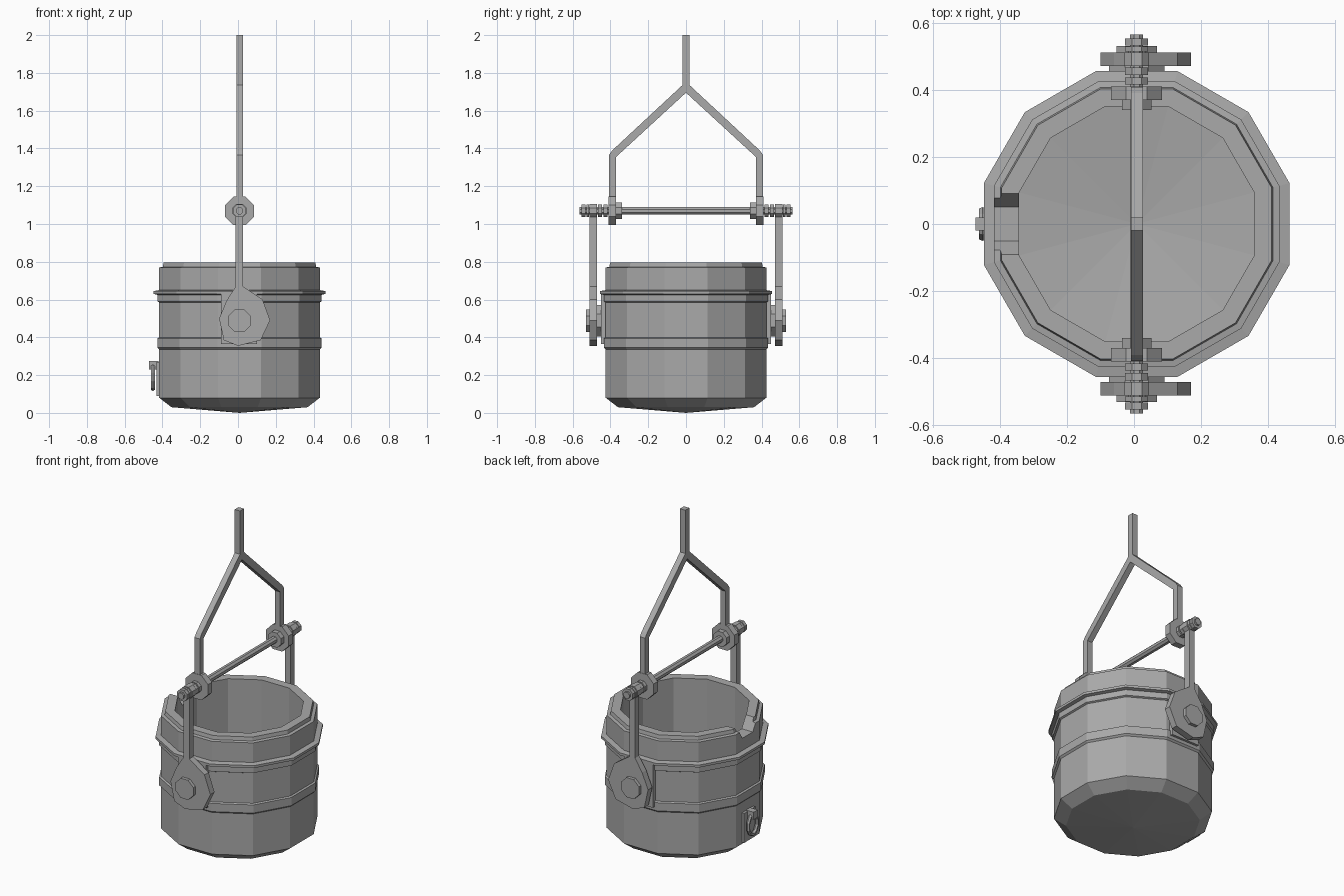
import bpy, bmesh
from math import pi, cos, sin

cube = bpy.data.objects.get("Cube")
if cube:
    bpy.data.objects.remove(cube, do_unlink=True)

STEEL = bpy.data.materials.new("steel grey")
STEEL.use_nodes = True
COLOUR = (0.4, 0.4, 0.4, 1)
STEEL.diffuse_color = COLOUR
STEEL.node_tree.nodes["Principled BSDF"].inputs["Base Color"].default_value = COLOUR

CX = 0.008      # centre line of the bucket
PIVOT_Z = 1.07  # height of the cross rod
BOSS_Z = 0.488


def finish(name, bm, mirror=False):
    bmesh.ops.recalc_face_normals(bm, faces=bm.faces)
    mesh = bpy.data.meshes.new(name)
    bm.to_mesh(mesh)
    bm.free()
    mesh.materials.append(STEEL)
    obj = bpy.data.objects.new(name, mesh)
    bpy.context.collection.objects.link(obj)
    if mirror:
        mod = obj.modifiers.new("both sides", 'MIRROR')
        mod.use_axis = (False, True, False)
    return obj


def prism(name, pts, axis, lo, hi, mirror=False):
    """Extrude a 2D outline along x (points are y, z) or y (points are x, z)."""
    bm = bmesh.new()

    def place(a, b, d):
        return (d, a, b) if axis == 'x' else (a, d, b)
    face = bm.faces.new([bm.verts.new(place(a, b, lo)) for a, b in pts])
    side = bmesh.ops.extrude_face_region(bm, geom=[face])["geom"]
    moved = [v for v in side if isinstance(v, bmesh.types.BMVert)]
    shift = (hi - lo, 0, 0) if axis == 'x' else (0, hi - lo, 0)
    bmesh.ops.translate(bm, verts=moved, vec=shift)
    return finish(name, bm, mirror)


def ngon(cx, cz, r, n=8):
    return [(cx + r * cos(2 * pi * (i + 0.5) / n), cz + r * sin(2 * pi * (i + 0.5) / n))
            for i in range(n)]


def rect(a0, a1, b0, b1):
    return [(a0, b0), (a1, b0), (a1, b1), (a0, b1)]


def lathe(name, profile, n=12):
    """Spin a (flat-side radius, z) profile that begins and ends on the axis."""
    bm = bmesh.new()
    rings = []
    for r, z in profile:
        if r == 0:
            rings.append([bm.verts.new((CX, 0, z))] * n)
            continue
        big = r / cos(pi / n)
        rings.append([bm.verts.new((CX + big * cos(2 * pi * (i + 0.5) / n),
                                    big * sin(2 * pi * (i + 0.5) / n), z)) for i in range(n)])
    for low, high in zip(rings, rings[1:]):
        for i in range(n):
            j = (i + 1) % n
            quad = dict.fromkeys([low[i], low[j], high[j], high[i]])
            bm.faces.new(list(quad))
    return finish(name, bm)


# Bucket with reinforcing bands, stepped rim and hollow inside
bucket = lathe("bucket", [
    (0, 0), (0.36, 0.03), (0.425, 0.08),
    (0.425, 0.335), (0.435, 0.345), (0.435, 0.395), (0.425, 0.4),
    (0.425, 0.585), (0.435, 0.59), (0.435, 0.625), (0.455, 0.63), (0.455, 0.645),
    (0.425, 0.65), (0.425, 0.77), (0.406, 0.773), (0.402, 0.795),
    (0.35, 0.795), (0.35, 0.1), (0, 0.06)])

# Pouring notch in the rim
notch = prism("notch_cutter", [(-0.1, 0.81), (-0.05, 0.725), (0.05, 0.725), (0.1, 0.81)],
              'x', -0.6, -0.25)
notch.hide_render = True
notch.hide_viewport = True
cut = bucket.modifiers.new("notch", 'BOOLEAN')
cut.operation = 'DIFFERENCE'
cut.solver = 'EXACT'
cut.object = notch

# Side mounts: plate, pin and bolt head
prism("mount_plate", rect(-0.09, 0.1, 0.365, 0.63), 'y', 0.415, 0.45, True)
prism("mount_spacer", ngon(CX, BOSS_Z, 0.09), 'y', 0.44, 0.475, True)
prism("mount_bolt", ngon(CX, BOSS_Z, 0.065), 'y', 0.5, 0.53, True)

# Side arms widening to an off-centre lobe at the bottom
prism("side_arm", [
    (-0.012, PIVOT_Z), (-0.012, 0.67), (-0.06, 0.595), (-0.1, 0.5), (-0.075, 0.385),
    (0.0, 0.355), (0.12, 0.385), (0.17, 0.49), (0.13, 0.6), (0.027, 0.67),
    (0.027, PIVOT_Z)], 'y', 0.47, 0.51, True)
prism("side_arm_eye", ngon(CX, PIVOT_Z, 0.04), 'y', 0.47, 0.51, True)

# Cross rod with nuts and washers
prism("cross_rod", ngon(CX, PIVOT_Z, 0.021), 'y', -0.565, 0.565)
for name, r, lo, hi in [("inner_nut", 0.048, 0.34, 0.37), ("yoke_eye", 0.082, 0.37, 0.41),
                        ("middle_nut", 0.037, 0.415, 0.436), ("arm_nut", 0.037, 0.444, 0.466),
                        ("arm_washer", 0.037, 0.514, 0.528), ("end_nut", 0.037, 0.532, 0.553)]:
    prism(name, ngon(CX, PIVOT_Z, r), 'y', lo, hi, True)

# Lifting yoke: two bent legs meeting in one stem
half = [(0.408, PIVOT_Z), (0.408, 1.365), (0.39, 1.39), (0.019, 1.735), (0.019, 2.0)]
inner = [(0.37, PIVOT_Z), (0.37, 1.355), (0.0, 1.695)]
outline = half + [(-y, z) for y, z in reversed(half)]
outline += [(-y, z) for y, z in inner] + list(reversed(inner[:-1]))
prism("lifting_yoke", outline, 'x', CX - 0.017, CX + 0.019)

# Small pull ring low on the spout side
prism("ring_plate", rect(-0.055, 0.055, 0.09, 0.27), 'x', -0.432, -0.41)
prism("ring_hinge", rect(-0.02, 0.02, 0.23, 0.275), 'x', -0.472, -0.42)
bpy.ops.mesh.primitive_torus_add(major_segments=10, minor_segments=6, major_radius=1,
                                 minor_radius=0.2, location=(-0.451, 0, 0.19),
                                 rotation=(0, pi / 2, 0))
ring = bpy.context.object
ring.name = "pull_ring"
ring.scale = (0.062, 0.044, 0.06)
ring.data.materials.append(STEEL)
